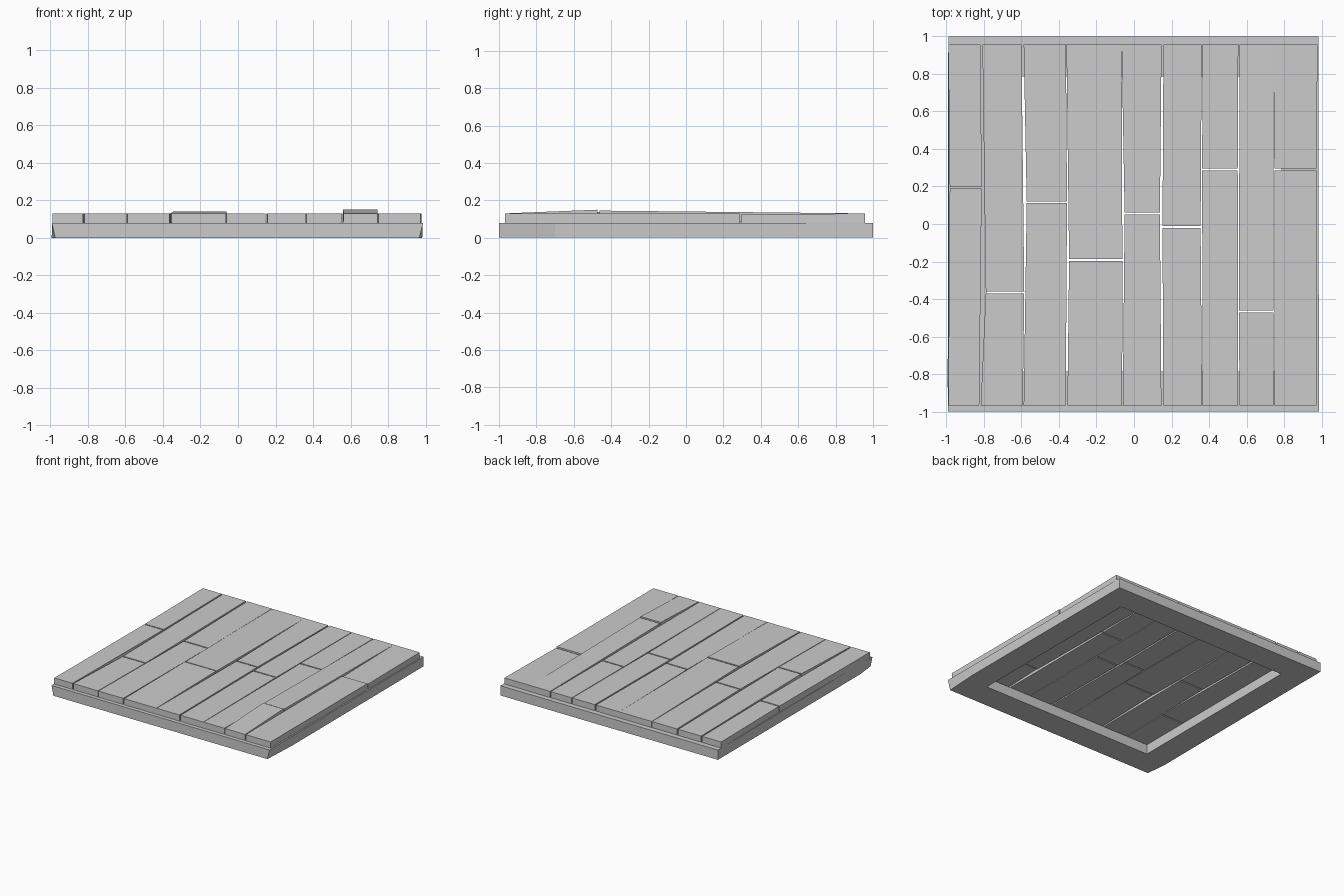
import bpy, bmesh

if "Cube" in bpy.data.objects:
    bpy.data.objects.remove(bpy.data.objects["Cube"])


def make_object(name, verts, faces):
    mesh = bpy.data.meshes.new(name)
    mesh.from_pydata(verts, [], faces)
    bm = bmesh.new()
    bm.from_mesh(mesh)
    bmesh.ops.recalc_face_normals(bm, faces=bm.faces)
    bm.to_mesh(mesh)
    bm.free()
    obj = bpy.data.objects.new(name, mesh)
    bpy.context.collection.objects.link(obj)
    return obj


# Base frame: slightly uneven outer outline around a square opening
BASE_TOP = 0.08
INNER = 0.785
outer_bottom = [(-.975, -1), (.967, -1), (.982, -.7), (.982, 1), (-.99, 1), (-.993, -.84)]
outer_top = [(-.992, -1), (.987, -1), (.985, -.7), (.984, 1), (-.99, 1), (-.988, -.84)]
inner = [(-INNER, -INNER), (INNER, -INNER), (INNER, -.7), (INNER, INNER),
         (-INNER, INNER), (-INNER, -.7)]
loops = [(outer_bottom, 0), (outer_top, BASE_TOP), (inner, BASE_TOP), (inner, 0)]
n = len(inner)
verts = [(x, y, z) for loop, z in loops for x, y in loop]
faces = []
for r in range(4):
    for i in range(n):
        j, s = (i + 1) % n, (r + 1) % 4
        faces.append((r * n + i, r * n + j, s * n + j, s * n + i))
make_object("base_frame", verts, faces)


def plank(name, back, joint, z_back, z_joint):
    """back/joint = (left x, right x, y); z = height of the top face there."""
    thick = 0.05
    pts = []
    for (xl, xr, y), z in ((back, z_back), (joint, z_joint)):
        pts += [(xl, y, z - thick), (xr, y, z - thick), (xr, y, z), (xl, y, z)]
    make_object(name, pts, [(0, 1, 2, 3), (4, 5, 6, 7)] +
                [(i, (i + 1) % 4, (i + 1) % 4 + 4, i + 4) for i in range(4)])


# Floor planks, per column: left/right at back, at joint, at front; joint y; joint heights
columns = [
    ((-.99, -.818), (-.982, -.812), (-.99, -.825), .193, .13, .13),
    ((-.808, -.60), (-.79, -.585), (-.817, -.593), -.365, .13, .13),
    ((-.588, -.363), (-.572, -.357), (-.588, -.364), .116, .13, .13),
    ((-.36, -.066), (-.346, -.062), (-.355, -.063), -.191, .138, .14),
    ((-.066, .147), (-.05, .138), (-.06, .146), .055, .13, .13),
    ((.157, .361), (.152, .355), (.156, .363), -.015, .13, .13),
    ((.366, .556), (.363, .553), (.366, .555), .29, .13, .13),
    ((.562, .743), (.56, .743), (.562, .743), -.467, .145, .15),
    ((.743, .978), (.748, .974), (.749, .974), .29, .123, .13),
]
END_Z = 0.13
for k, (back, mid, front, jy, z_up, z_low) in enumerate(columns, 1):
    plank(f"back_plank_{k}", (*back, .958), (*mid, jy + .005), END_Z, z_up)
    plank(f"front_plank_{k}", (*front, -.968), (*mid, jy - .005), END_Z, z_low)
